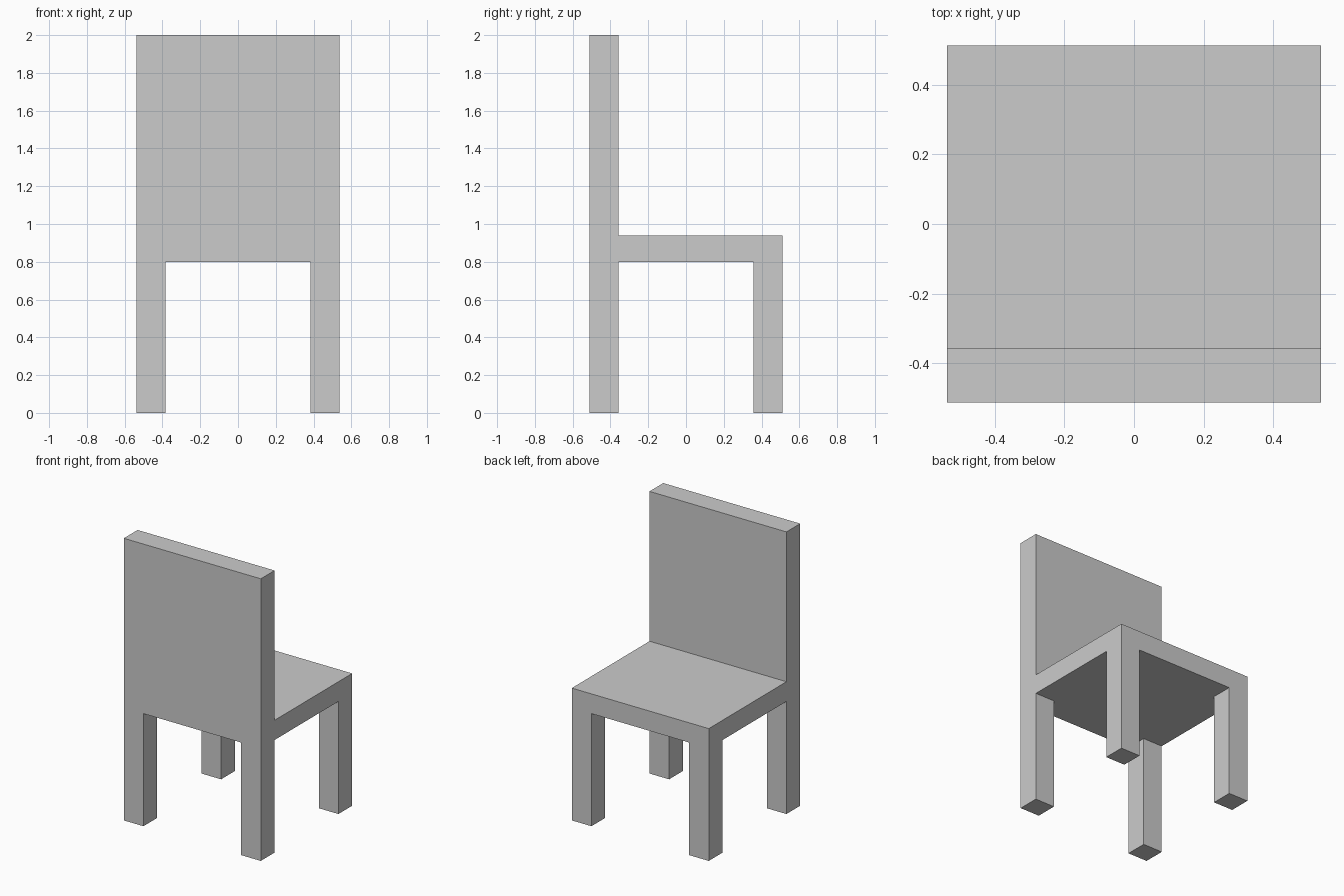
import bpy
import bmesh
from mathutils import Vector

if "Cube" in bpy.data.objects:
    bpy.data.objects.remove(bpy.data.objects["Cube"])

X, Y = 0.537, 0.512          # half width, half depth
T = 0.154                    # leg and backrest thickness
SEAT_LOW, SEAT_HIGH, TOP = 0.798, 0.938, 2.0

bm = bmesh.new()

# Seat slab
bmesh.ops.create_cube(bm, size=1)
for v in bm.verts:
    v.co = (v.co.x * 2 * X, v.co.y * 2 * Y,
            SEAT_HIGH if v.co.z > 0 else SEAT_LOW)

# Loop cuts marking out the legs and backrest
for axis, half in ((Vector((1, 0, 0)), X), (Vector((0, 1, 0)), Y)):
    for side in (-1, 1):
        bmesh.ops.bisect_plane(bm, geom=bm.verts[:] + bm.edges[:] + bm.faces[:],
                               plane_co=axis * side * (half - T), plane_no=axis)


def extrude_to(faces, z):
    """Extrude a group of faces vertically to height z."""
    new = bmesh.ops.extrude_face_region(bm, geom=faces)["geom"]
    for v in new:
        if isinstance(v, bmesh.types.BMVert):
            v.co.z = z
    old = [f for f in faces if f.is_valid]
    if old:
        bmesh.ops.delete(bm, geom=old, context='FACES')


bm.normal_update()
centres = [(f, f.calc_center_median()) for f in bm.faces]
legs = [f for f, c in centres
        if f.normal.z < -0.9 and abs(c.x) > X - T and abs(c.y) > Y - T]
back = [f for f, c in centres if f.normal.z > 0.9 and c.y < -(Y - T)]

# Four legs down to the floor, backrest up along the front (-y) edge
for leg in legs:
    extrude_to([leg], 0.0)
extrude_to(back, TOP)

bmesh.ops.recalc_face_normals(bm, faces=bm.faces[:])
mesh = bpy.data.meshes.new("chair")
bm.to_mesh(mesh)
bm.free()
bpy.context.collection.objects.link(bpy.data.objects.new("chair", mesh))
